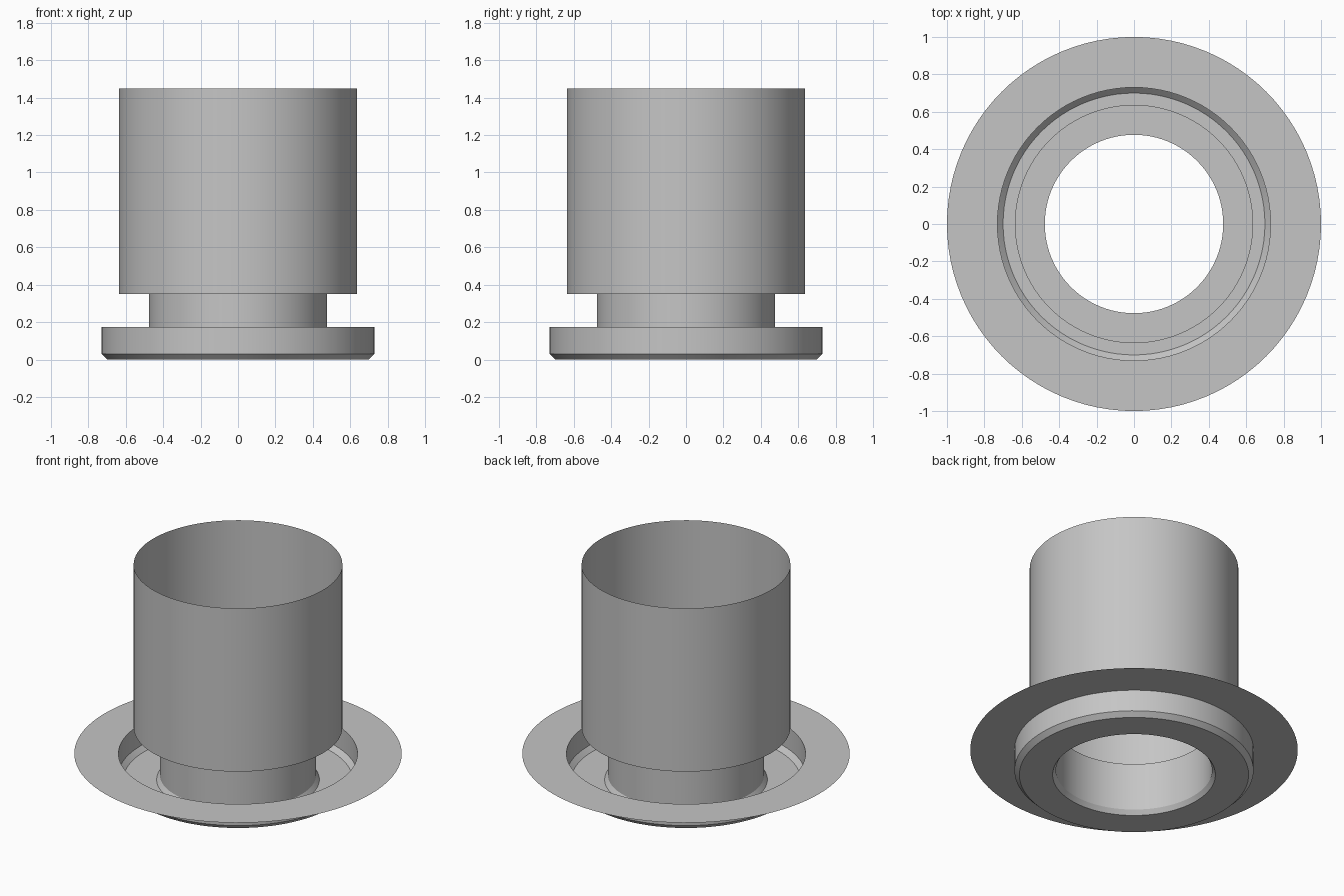
import bpy, bmesh, math

if "Cube" in bpy.data.objects:
    bpy.data.objects.remove(bpy.data.objects["Cube"])

SEGMENTS = 96

metal = bpy.data.materials.new("light grey metal")
metal.diffuse_color = (0.56, 0.56, 0.56, 1.0)
metal.use_nodes = True
metal.node_tree.nodes["Principled BSDF"].inputs["Base Color"].default_value = metal.diffuse_color


def lathe(name, profile):
    """Revolve an open (radius, height) profile into a thin sheet around z."""
    bm = bmesh.new()
    rings = []
    for r, z in profile:
        rings.append([bm.verts.new((r * math.cos(2 * math.pi * i / SEGMENTS),
                                    r * math.sin(2 * math.pi * i / SEGMENTS), z))
                      for i in range(SEGMENTS)])
    for a, b in zip(rings, rings[1:]):
        for i in range(SEGMENTS):
            j = (i + 1) % SEGMENTS
            bm.faces.new((a[i], a[j], b[j], b[i]))
    mesh = bpy.data.meshes.new(name)
    bm.to_mesh(mesh)
    bm.free()
    mesh.materials.append(metal)
    obj = bpy.data.objects.new(name, mesh)
    bpy.context.collection.objects.link(obj)
    bpy.context.view_layer.objects.active = obj
    obj.select_set(True)
    bpy.ops.object.shade_smooth_by_angle(angle=math.radians(30))
    obj.select_set(False)
    return obj


# Flat rim around the dish (upward facing)
lathe("flange", [(1.0, 0.175), (0.73, 0.175)])

# Recessed dish: wall, chamfer, floor and small chamfer up into the neck
lathe("dish", [(0.497, 0.0), (0.70, 0.0), (0.73, 0.03), (0.73, 0.175)])

# Narrow neck with a flared foot
lathe("neck", [(0.497, 0.0), (0.477, 0.03), (0.477, 0.35)])

# Step out from the neck, then the tall open tube
lathe("tube", [(0.477, 0.35), (0.637, 0.35), (0.637, 1.45)])
